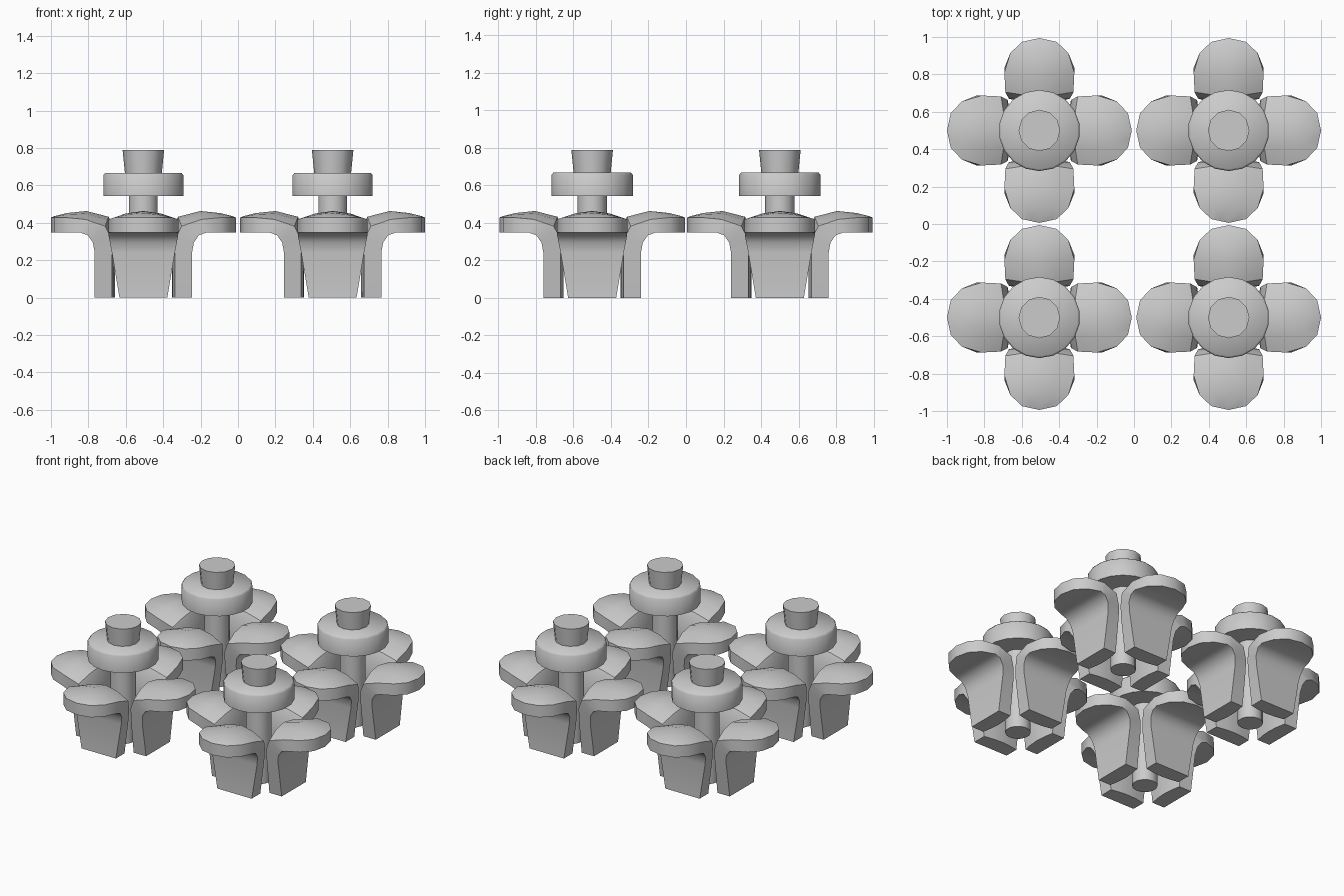
import bpy, bmesh, math

cube = bpy.data.objects.get("Cube")
if cube:
    bpy.data.objects.remove(cube, do_unlink=True)

# One plain grey for everything
grey = bpy.data.materials.new("plain grey")
grey.use_nodes = True
grey.diffuse_color = (0.6, 0.6, 0.6, 1)
grey.node_tree.nodes["Principled BSDF"].inputs["Base Color"].default_value = (0.6, 0.6, 0.6, 1)


def finish_mesh(bm, name, angle):
    """Clean up, shade smooth with sharp edges above the angle, add the material."""
    bmesh.ops.remove_doubles(bm, verts=bm.verts, dist=1e-4)
    bmesh.ops.recalc_face_normals(bm, faces=bm.faces)
    for f in bm.faces:
        f.smooth = True
    for e in bm.edges:
        e.smooth = e.calc_face_angle(0) < math.radians(angle)
    mesh = bpy.data.meshes.new(name)
    bm.to_mesh(mesh)
    bm.free()
    mesh.materials.append(grey)
    return mesh


def lathe(name, profile, sides, angle=40):
    """Solid of revolution from (radius, z) pairs, closed by end caps."""
    bm = bmesh.new()
    rings = []
    for r, z in profile:
        rings.append([bm.verts.new((r * math.sin(2 * math.pi * i / sides),
                                    r * math.cos(2 * math.pi * i / sides), z))
                      for i in range(sides)])
    for a, b in zip(rings, rings[1:]):
        for i in range(sides):
            j = (i + 1) % sides
            bm.faces.new((a[i], a[j], b[j], b[i]))
    bm.faces.new(rings[0])
    bm.faces.new(rings[-1])
    return finish_mesh(bm, name, angle)


# Petal stations from foot to tip:
# outer (r, z), inner rim (r, z), inner ridge (r, z), outer and inner half width
STATIONS = [
    ((.260, .000), (.168, .000), (.152, .000), .128, .128),
    ((.260, .240), (.168, .240), (.152, .240), .168, .158),
    ((.270, .295), (.171, .315), (.155, .360), .179, .164),
    ((.297, .333), (.205, .382), (.185, .432), .186, .182),
    ((.335, .347), (.310, .418), (.305, .463), .187, .187),
    ((.415, .349), (.415, .428), (.410, .452), .155, .155),
    ((.474, .349), (.474, .428), (.474, .436), .092, .092),
    ((.494, .349), (.494, .428), (.494, .428), .000, .000),
]


def petal_mesh():
    """Bent petal lofted outward along +x."""
    bm = bmesh.new()
    loops = []
    for outer, rim, ridge, wo, wi in STATIONS:
        mid = [rim[k] * 0.3 + ridge[k] * 0.7 for k in (0, 1)]
        section = [(outer, -wo), (outer, wo), (rim, wi), (mid, wi * 0.5),
                   (ridge, 0), (mid, -wi * 0.5), (rim, -wi)]
        loops.append([bm.verts.new((p[0], y, p[1])) for p, y in section])
    n = len(loops[0])
    for a, b in zip(loops, loops[1:]):
        for i in range(n):
            j = (i + 1) % n
            bm.faces.new((a[i], a[j], b[j], b[i]))
    bm.faces.new(loops[0])
    bmesh.ops.remove_doubles(bm, verts=bm.verts, dist=1e-4)
    bmesh.ops.dissolve_degenerate(bm, edges=bm.edges, dist=1e-4)
    return finish_mesh(bm, "petal", 42)


petal = petal_mesh()
stem = lathe("stem", [(.078, 0), (.078, .56)], 14)
disc = lathe("disc", [(.217, .543), (.217, .655), (.207, .667)], 18, 60)
knob = lathe("knob", [(.098, .660), (.111, .789)], 12)


def place(mesh, name, x, y, turn=0):
    ob = bpy.data.objects.new(name, mesh)
    ob.location = (x, y, 0)
    ob.rotation_euler.z = turn
    bpy.context.collection.objects.link(ob)


# Four identical flowers in a square
for fy, row in ((-.5, "front"), (.5, "back")):
    for fx, side in ((-.506, "right"), (.506, "left")):
        tag = f"{row}_{side}"
        for mesh in (stem, disc, knob):
            place(mesh, f"{mesh.name}_{tag}", fx, fy)
        for k in range(4):
            place(petal, f"petal_{k + 1}_{tag}", fx, fy, k * math.pi / 2)
